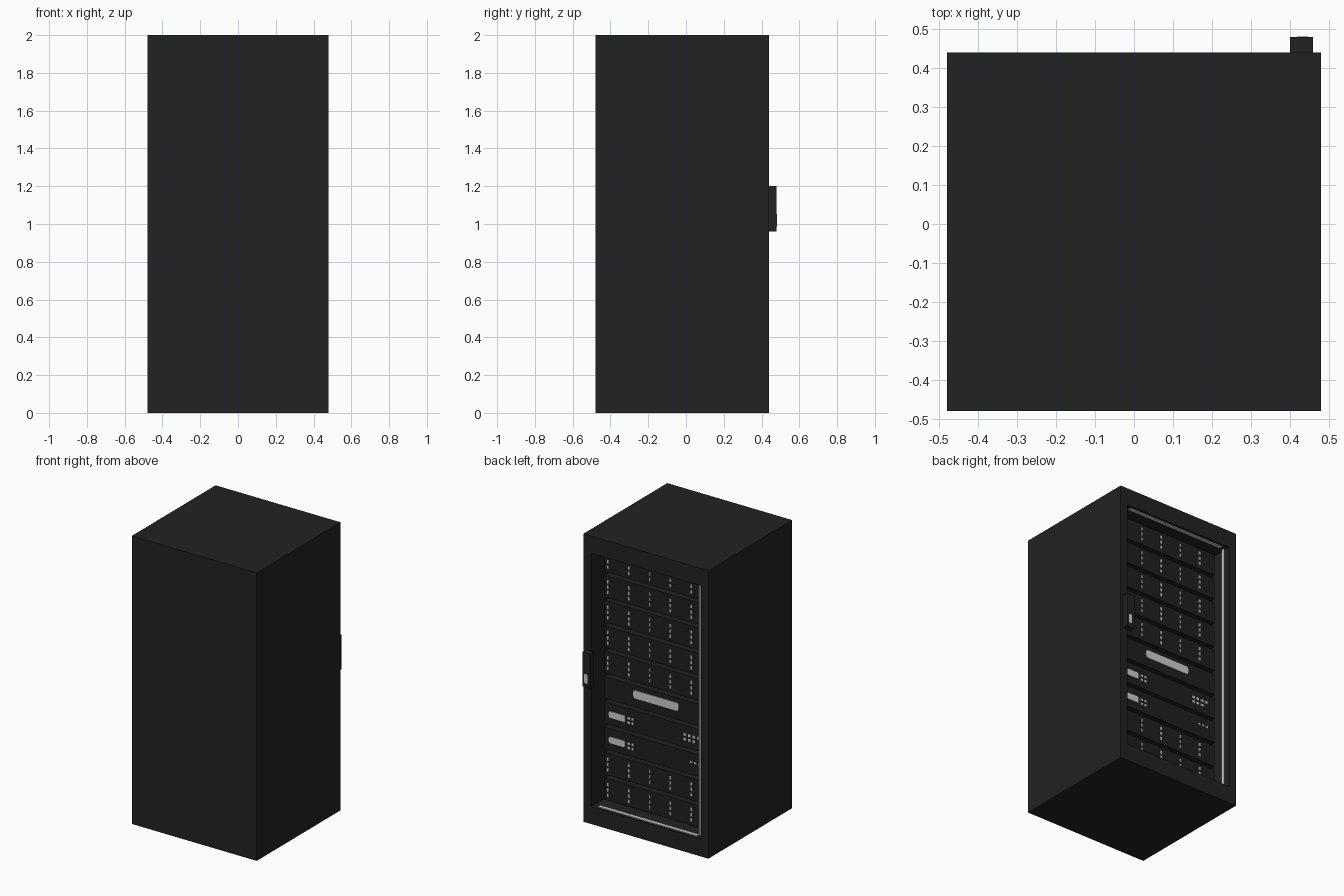
import bpy, bmesh
from mathutils import Matrix, Vector

cube = bpy.data.objects.get("Cube")
if cube:
    bpy.data.objects.remove(cube, do_unlink=True)


def material(name, value):
    m = bpy.data.materials.new(name)
    m.use_nodes = True
    color = (value, value, value, 1)
    m.diffuse_color = color
    m.node_tree.nodes["Principled BSDF"].inputs["Base Color"].default_value = color
    return m


BLACK = material("cabinet black", 0.016)
CHARCOAL = material("server charcoal", 0.014)
WHITE = material("light white", 0.62)


def finish(name, bm, mat):
    mesh = bpy.data.meshes.new(name)
    bm.to_mesh(mesh)
    bm.free()
    mesh.materials.append(mat)
    obj = bpy.data.objects.new(name, mesh)
    bpy.context.collection.objects.link(obj)
    return obj


def add_box(bm, center, size, round_corners=0):
    """Box, optionally with its four depth edges rounded."""
    mat = Matrix.Translation(center) @ Matrix.Diagonal((*size, 1))
    verts = bmesh.ops.create_cube(bm, size=1, matrix=mat)["verts"]
    if round_corners:
        edges = {e for v in verts for e in v.link_edges
                 if abs((e.verts[0].co - e.verts[1].co).y) > 1e-4}
        bmesh.ops.bevel(bm, geom=list(edges), offset=round_corners,
                        segments=3, affect='EDGES', profile=0.5)


def boxes(name, items, mat, round_corners=0):
    bm = bmesh.new()
    for center, size in items:
        add_box(bm, center, size, round_corners)
    return finish(name, bm, mat)


# Cabinet shell with a deep opening in the back
BACK, LOW, HIGH, HALF = 0.44, 0.12, 1.88, 0.40
bm = bmesh.new()
add_box(bm, (0, -0.02, 1), (0.96, 0.92, 2))
bm.faces.ensure_lookup_table()
bm.normal_update()
back = next(f for f in bm.faces if f.normal.y > 0.9)
bmesh.ops.inset_individual(bm, faces=[back], thickness=0.08)
for v in back.verts:
    v.co.z = HIGH if v.co.z > 1 else LOW
hole = bmesh.ops.extrude_discrete_faces(bm, faces=[back])["faces"][0]
bmesh.ops.translate(bm, verts=hole.verts, vec=Vector((0, -0.16, 0)))
bmesh.ops.recalc_face_normals(bm, faces=bm.faces)
finish("cabinet", bm, BLACK)

# Light strips inside the opening
T, STRIP_Y, STRIP_W = 0.006, 0.41, 0.026
boxes("side_light_strip", [((-HALF + T / 2, STRIP_Y, 1), (T, STRIP_W, 1.74))], WHITE)
for name, z in (("top_light_strip", HIGH - T / 2), ("bottom_light_strip", LOW + T / 2)):
    boxes(name, [((0, STRIP_Y, z), (0.76, STRIP_W, T))], WHITE)

# Ten stacked servers
FACE, ROWS = 0.325, 10
PITCH = (HIGH - LOW) / ROWS
rows = [HIGH - PITCH * (i + 0.5) for i in range(ROWS)]
for i, z in enumerate(rows):
    boxes(f"server_{i + 1}", [((0, 0.30, z), (0.798, 0.05, 0.15))], CHARCOAL)

# Drive indicators: five bays of three dashes on each storage server
for i in (0, 1, 2, 3, 4, 8, 9):
    dashes = [((0.37 - 0.16 * bay, FACE + 0.002, rows[i] + 0.037 * step),
               (0.01, 0.005, 0.022)) for bay in range(5) for step in (-1, 0, 1)]
    boxes(f"drive_lights_{i + 1}", dashes, WHITE)

# Display panel on the middle server
boxes("display_panel", [((0, FACE + 0.002, rows[5] + 0.015), (0.35, 0.006, 0.056))],
      WHITE, 0.016)

# Small screens and button clusters on the two control servers
for i in (6, 7):
    z = rows[i]
    boxes(f"control_screen_{i + 1}", [((0.30, FACE + 0.002, z), (0.125, 0.006, 0.045))],
          WHITE, 0.012)
    buttons = [((0.21 - 0.03 * c, FACE + 0.002, z - 0.018 + 0.03 * r),
                (0.018, 0.005, 0.016)) for c in (0, 1) for r in (0, 1)]
    boxes(f"control_buttons_{i + 1}", buttons, WHITE)
boxes("port_lights_upper",
      [((-0.22 - 0.035 * c, FACE + 0.002, rows[6] + 0.015 - 0.032 * r),
        (0.02, 0.005, 0.018)) for c in range(4) for r in (0, 1) if c < 3 or r == 0], WHITE)
boxes("port_lights_lower",
      [((-0.27 - 0.03 * c, FACE + 0.002, rows[7] + 0.012), (0.016, 0.005, 0.014))
       for c in range(3)], WHITE)

# Door handle with a small lit lock plate
boxes("handle", [((0.43, 0.46, 1.08), (0.06, 0.04, 0.24))], BLACK)
boxes("lock_plate", [((0.433, 0.479, 1.02), (0.026, 0.004, 0.065))], WHITE, 0.008)
